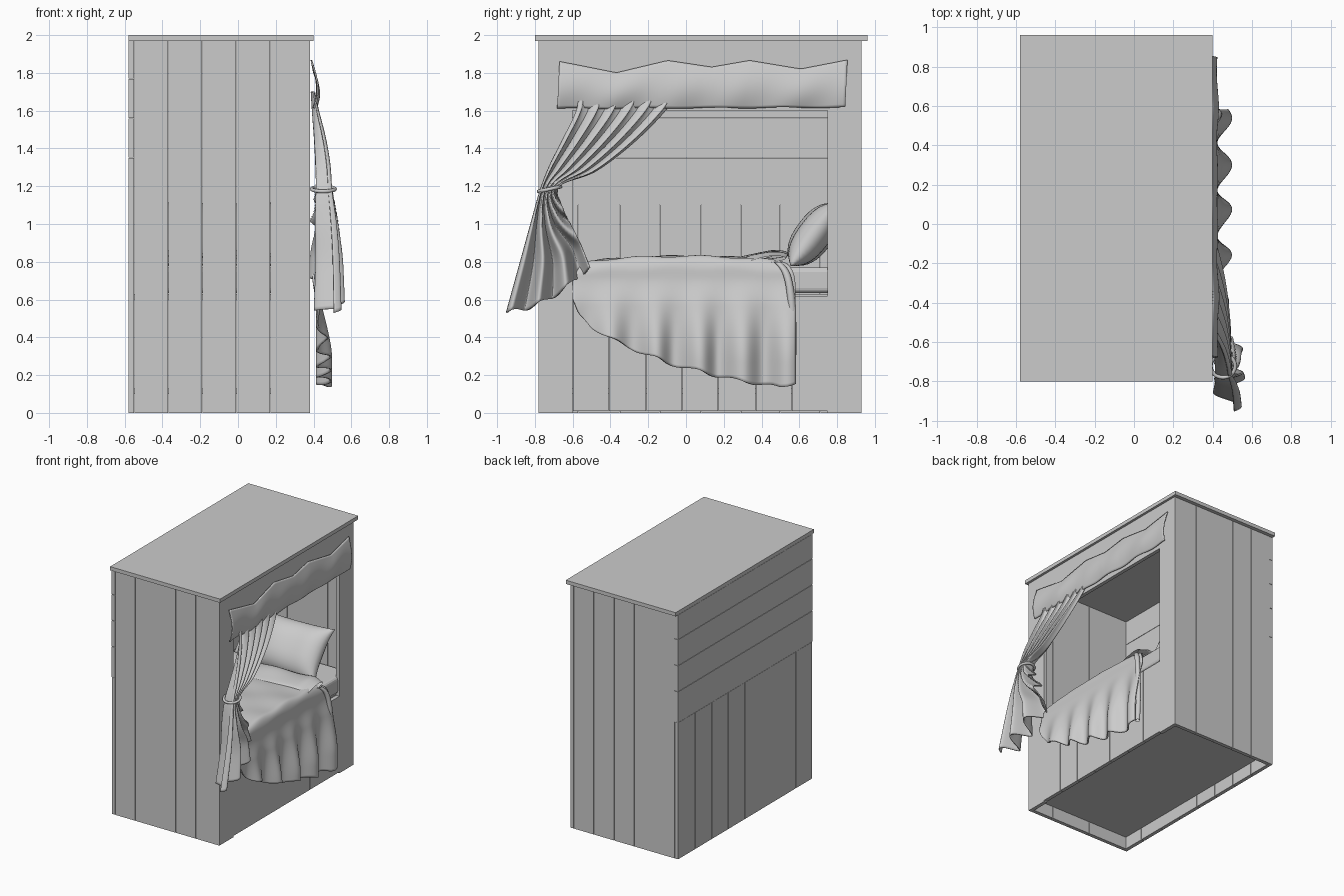
import bpy, bmesh
from math import sin, cos, pi, copysign
from mathutils import Vector

if "Cube" in bpy.data.objects:
    bpy.data.objects.remove(bpy.data.objects["Cube"])


def box(name, lo, hi):
    bm = bmesh.new()
    bmesh.ops.create_cube(bm, size=1)
    for v in bm.verts:
        v.co = Vector([(a + b) / 2 + c * (b - a) for a, b, c in zip(lo, hi, v.co)])
    return finish(name, bm)


def finish(name, bm, smooth=False):
    bmesh.ops.recalc_face_normals(bm, faces=bm.faces)
    me = bpy.data.meshes.new(name)
    for f in bm.faces:
        f.smooth = smooth
    bm.to_mesh(me)
    bm.free()
    ob = bpy.data.objects.new(name, me)
    bpy.context.collection.objects.link(ob)
    return ob


def sheet(name, f, nu, nv, thick=0.0):
    """Smooth surface from f(u, v), u and v in 0..1."""
    bm = bmesh.new()
    g = [[bm.verts.new(f(i / nu, j / nv)) for j in range(nv + 1)] for i in range(nu + 1)]
    for i in range(nu):
        for j in range(nv):
            bm.faces.new((g[i][j], g[i + 1][j], g[i + 1][j + 1], g[i][j + 1]))
    bmesh.ops.remove_doubles(bm, verts=bm.verts, dist=0.0005)
    ob = finish(name, bm, True)
    if thick:
        m = ob.modifiers.new("thickness", 'SOLIDIFY')
        m.thickness, m.offset = thick, 0
    return ob


def spline(pts, t):
    """Catmull-Rom through evenly spaced rows of values."""
    n = len(pts) - 1
    i = min(int(t * n), n - 1)
    s = t * n - i
    p0, p1, p2, p3 = (pts[max(0, min(n, i + k))] for k in (-1, 0, 1, 2))
    return [0.5 * (2 * b + (c - a) * s + (2 * a - 5 * b + 4 * c - d) * s * s
                   + (3 * b - a - 3 * c + d) * s ** 3) for a, b, c, d in zip(p0, p1, p2, p3)]


def lerp(pts, x):
    for (a, b), (c, d) in zip(pts, pts[1:]):
        if x <= c:
            return b + (d - b) * max(0, (x - a) / (c - a))
    return pts[-1][1]


def smooth(t):
    t = max(0, min(1, t))
    return t * t * (3 - 2 * t)


GAP = 0.0015


def planks(name, axis, cuts, lo, hi):
    """Row of boards split along one axis, with hairline gaps."""
    for k, (a, b) in enumerate(zip(cuts, cuts[1:])):
        l, h = list(lo), list(hi)
        l[axis], h[axis] = a + GAP, b - GAP
        box(f"{name}_{k + 1}", l, h)


# cabinet: roof, floor, bed base
box("roof", (-0.58, -0.80, 1.97), (0.40, 0.96, 2.0))
box("floor", (-0.55, -0.75, 0.10), (0.35, 0.90, 0.13))
box("bed_base", (-0.55, -0.75, 0.60), (0.35, 0.90, 0.63))

# end walls
ends = [-0.55, -0.37, -0.19, -0.01, 0.17, 0.35]
planks("foot_wall_plank", 0, ends, (0, -0.78, 0), (0, -0.75, 1.97))
planks("head_wall_plank", 0, ends, (0, 0.90, 0), (0, 0.93, 1.97))

# back wall: vertical boards below, horizontal boards above
planks("back_lower_board", 1, [-0.78, -0.57, -0.35, -0.14, 0.08, 0.29, 0.50, 0.71, 0.93],
       (-0.58, 0, 0), (-0.55, 0, 1.10))
planks("back_upper_board", 2, [1.10, 1.35, 1.56, 1.77, 1.97],
       (-0.58, -0.78, 0), (-0.55, 0.93, 0))

# open side: posts, header, lower boards
box("foot_post", (0.35, -0.78, 0), (0.38, -0.60, 1.97))
box("head_post", (0.35, 0.75, 0), (0.38, 0.93, 1.97))
box("header", (0.35, -0.60, 1.60), (0.38, 0.75, 1.97))
planks("side_board", 1, [-0.60, -0.41, -0.21, -0.02, 0.17, 0.37, 0.56, 0.75],
       (0.35, 0, 0.01), (0.38, 0, 0.62))

# mattress
mat = box("mattress", (-0.54, -0.74, 0.635), (0.365, 0.89, 0.77))
bev = mat.modifiers.new("round", 'BEVEL')
bev.width, bev.segments = 0.025, 3


# leaning pillow, pinched flat at its edges
def pillow(u, v):
    a, w = 2 * pi * u, 2 * v - 1
    c = cos(a)
    length = 0.21 * (0.93 + 0.07 * w * w)
    puff = 0.095 * max(0, 1 - w ** 4) ** 0.6 * (1 + 0.06 * sin(7 * w + 2))
    along = length * copysign(abs(c) ** 0.8, c)
    out = puff * copysign(abs(sin(a)) ** 1.2, sin(a))
    x = -0.08 + 0.38 * w * (0.94 + 0.06 * c * c)
    return (x, 0.68 + 0.6 * along - 0.8 * out, 0.945 + 0.8 * along + 0.6 * out)


sheet("pillow", pillow, 40, 32)

# blanket: flat on the bed, rounded over the rail, hanging to a slanted hem
HEM = [(-0.60, 0.60), (-0.57, 0.52), (-0.50, 0.45), (-0.3, 0.345), (-0.1, 0.265),
       (0.1, 0.21), (0.3, 0.165), (0.5, 0.135), (0.58, 0.16)]


def blanket(u, v):
    side = smooth((v - 0.3) / 0.25)
    y0, y1 = -0.53 - 0.07 * side, 0.52 + 0.06 * side
    y = y0 + (y1 - y0) * u
    hump = 0.79 + 0.035 * sin(pi * u) ** 0.6 + 0.005 * sin(19 * y) * sin(23 * v)
    if v < 0.35:
        return (-0.53 + 0.89 * v / 0.35, y, hump)
    if v < 0.5:
        a = (v - 0.35) / 0.15 * pi / 2
        return (0.36 + 0.04 * sin(a), y, hump - 0.07 * (1 - cos(a)))
    t = (v - 0.5) / 0.5
    z = (hump - 0.07) * (1 - t) + lerp(HEM, y) * t + 0.008 * t * sin(31 * y)
    fall = 0.72 - z
    wave = 0.5 + 0.5 * cos(2 * pi * (y - 0.07) / 0.25 + 0.8 * sin(3 * y))
    grow = smooth(fall / 0.45)
    x = 0.40 + 0.018 * smooth(fall / 0.15) + grow * 0.075 * wave
    return (x, y + 0.012 * grow * sin(25 * y) * (1 - abs(2 * u - 1)), z)


sheet("blanket", blanket, 90, 70, 0.012)


# turned-back blanket cuff
def cuff(u, v):
    a = -pi / 2 + u * 2 * pi
    y = 0.41 + 0.11 * sin(a) + 0.02 * sin(9 * v)
    z = 0.82 + 0.018 * cos(a) + (0.018 + 0.010 * sin(14 * v)) * smooth((y - 0.3) / 0.2)
    return (-0.53 + 0.92 * v, y, z - 0.03 * smooth((v - 0.9) / 0.1))


sheet("blanket_cuff", cuff, 24, 40)

# cuff edge continuing down the hanging side
EDGE = [(0.385, 0.50, 0.80), (0.415, 0.545, 0.74), (0.43, 0.57, 0.62),
        (0.43, 0.58, 0.42), (0.435, 0.575, 0.17)]


def edge_roll(u, v):
    x, y, z = spline(EDGE, v)
    a = 2 * pi * u
    return (x + 0.018 * cos(a), y - 0.015 + 0.02 * sin(a), z)


sheet("blanket_edge_roll", edge_roll, 12, 24)

# curtain rows: left y, left z, right y, right z, depth x, fold size
ROWS = [(-0.57, 1.70, -0.05, 1.70, 0.395, 0.006), (-0.58, 1.60, -0.11, 1.60, 0.41, 0.015),
        (-0.65, 1.45, -0.28, 1.43, 0.435, 0.028), (-0.72, 1.31, -0.48, 1.28, 0.45, 0.036),
        (-0.77, 1.18, -0.67, 1.20, 0.455, 0.040), (-0.815, 1.02, -0.64, 1.07, 0.46, 0.055),
        (-0.87, 0.82, -0.57, 0.92, 0.465, 0.065), (-0.95, 0.53, -0.51, 0.77, 0.465, 0.075)]


def curtain(u, v):
    ly, lz, ry, rz, x, amp = spline(ROWS, v)
    low = smooth((v - 0.5) / 0.4)
    ph = 2 * pi * (5.5 * (1 - low) + 3.0 * low) * u
    bow = 0.04 * low * sin(pi * u)
    swing = 0.10 * low * (1 - low) * u
    k = u + 0.10 * sin(2 * ph) / (2 * pi) * (1 - low)
    # lower hem rises in steps from fold to fold
    h = u + low * 0.05 * sin(6 * pi * u)
    return (x + amp * sin(ph + 0.6) + bow * 0.6 - 0.03 * low * u ** 4,
            ly + (ry - ly) * k - swing * 0.3, lz + (rz - lz) * h - bow * 1.2)


sheet("curtain", curtain, 110, 60, 0.008)


# curtain tie, hooked back to the post
def tie(u, v):
    a, b = 2 * pi * u, 2 * pi * v
    r = 0.010
    return (0.452 + (0.062 + r * cos(b)) * cos(a), -0.722 + (0.058 + r * cos(b)) * sin(a),
            1.185 + r * sin(b) + 0.012 * sin(a))


sheet("curtain_tie", tie, 32, 8)

# valance pinned at its peaks, sagging between them
TOP = [(-0.67, 1.86), (-0.37, 1.80), (-0.10, 1.865), (0.13, 1.83),
       (0.33, 1.865), (0.60, 1.82), (0.845, 1.868)]


def valance(u, v):
    top = lerp(TOP, -0.67 + 1.515 * u)
    y = -0.67 - 0.012 * v + 1.525 * u
    sag = (1.868 - top) / 0.068
    z = top + (1.612 + 0.006 * u + 0.003 * sin(26 * u) - top) * v
    x = 0.388 + 0.03 * sin(pi * min(1, v * 0.85)) + 0.014 * sag * (1 - 0.6 * v)
    return (x + 0.006 * sin(30 * u + 3 * v) * v, y, z)


sheet("valance", valance, 100, 16, 0.008)
